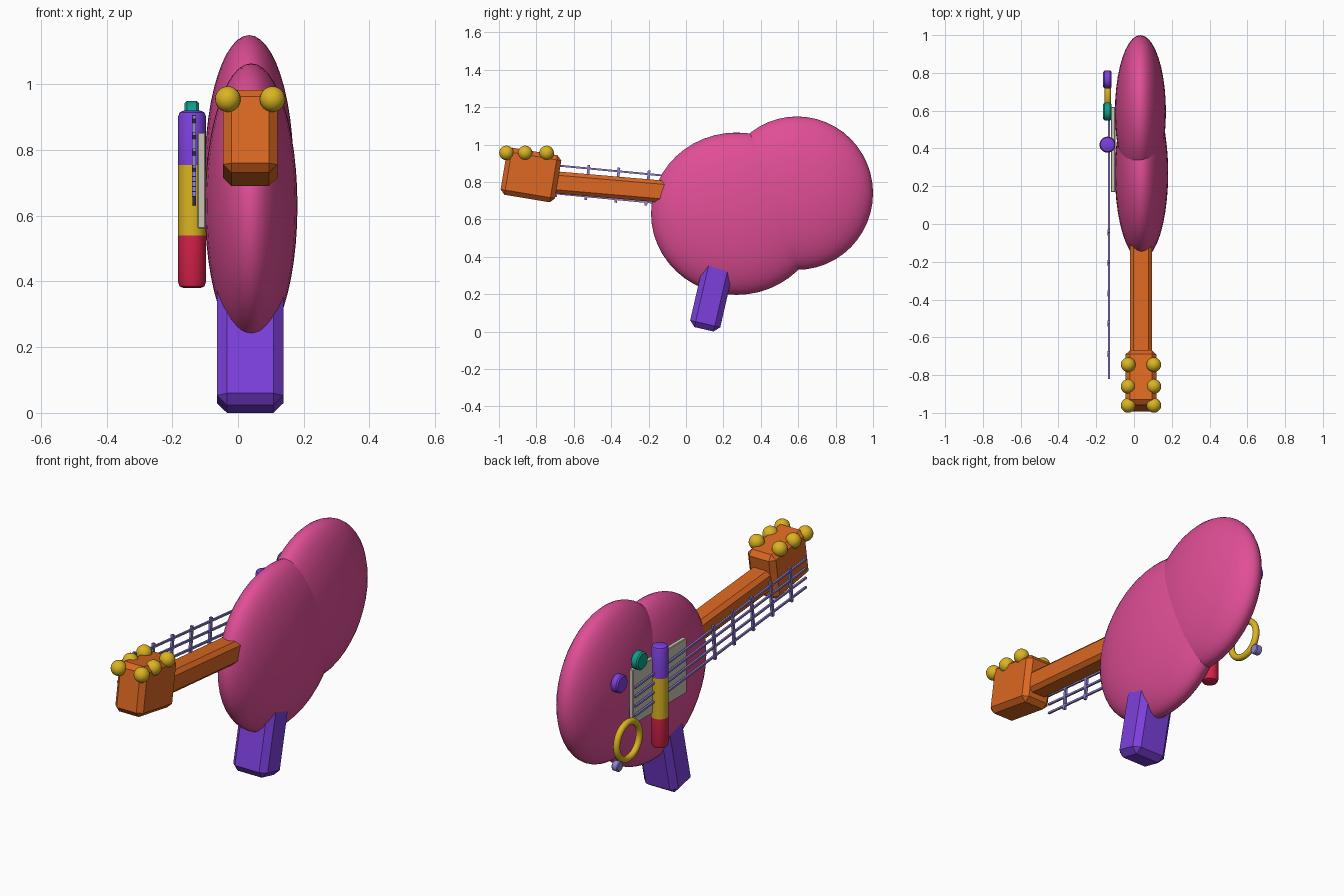
import bpy, bmesh, math
from mathutils import Matrix, Vector

if "Cube" in bpy.data.objects:
    bpy.data.objects.remove(bpy.data.objects["Cube"])

CX = 0.037  # centre line of the body


def srgb(r, g, b):
    f = lambda c: c / 12.92 if c <= 0.04045 else ((c + 0.055) / 1.055) ** 2.4
    return tuple(f(c / 255) for c in (r, g, b)) + (1.0,)


def material(name, *rgb):
    m = bpy.data.materials.new(name)
    m.diffuse_color = srgb(*rgb)
    m.use_nodes = True
    m.node_tree.nodes["Principled BSDF"].inputs["Base Color"].default_value = m.diffuse_color
    return m


PINK = material("pink", 224, 78, 150)
ORANGE = material("orange", 220, 104, 34)
PURPLE = material("purple", 124, 64, 220)
YELLOW = material("yellow", 218, 180, 34)
RED = material("red", 214, 34, 74)
TEAL = material("teal", 14, 158, 138)
CREAM = material("warm grey", 202, 198, 182)
LAVENDER = material("lavender", 142, 128, 208)


def finish(bm, name, mats, smooth=None):
    bmesh.ops.recalc_face_normals(bm, faces=bm.faces)
    me = bpy.data.meshes.new(name)
    bm.to_mesh(me)
    bm.free()
    ob = bpy.data.objects.new(name, me)
    bpy.context.collection.objects.link(ob)
    for m in mats:
        me.materials.append(m)
    if smooth:
        bpy.ops.object.select_all(action='DESELECT')
        ob.select_set(True)
        bpy.context.view_layer.objects.active = ob
        bpy.ops.object.shade_smooth_by_angle(angle=math.radians(smooth))
    return ob


def box(name, loc, size, tilt, mat, bevel=0.0):
    """Chamfered box tilted about the x axis (degrees)."""
    bm = bmesh.new()
    bmesh.ops.create_cube(bm, size=1, matrix=Matrix.Diagonal((*size, 1)))
    if bevel:
        bmesh.ops.bevel(bm, geom=bm.edges[:], offset=bevel, segments=1,
                        affect='EDGES', profile=0.5)
    bm.transform(Matrix.Translation(loc) @ Matrix.Rotation(math.radians(tilt), 4, 'X'))
    return finish(bm, name, [mat])


def ellipsoid(name, loc, radii, mat, u=40, v=24):
    bm = bmesh.new()
    bmesh.ops.create_uvsphere(bm, u_segments=u, v_segments=v, radius=1)
    bm.transform(Matrix.Translation(loc) @ Matrix.Diagonal((*radii, 1)))
    return finish(bm, name, [mat], 60)


def lathe(name, profile, loc, mats, axis='Z', sides=24, rule=None):
    """Revolve (radius, height) points into a closed solid."""
    bm = bmesh.new()
    rings = [[bm.verts.new((r * math.cos(2 * math.pi * i / sides),
                            r * math.sin(2 * math.pi * i / sides), z))
              for i in range(sides)] for r, z in profile]
    for a, b in zip(rings, rings[1:]):
        for i in range(sides):
            j = (i + 1) % sides
            bm.faces.new((a[i], a[j], b[j], b[i]))
    bm.faces.new(rings[0])
    bm.faces.new(rings[-1])
    if rule:
        for f in bm.faces:
            f.material_index = rule(f.calc_center_median().z)
    rot = Matrix.Rotation(math.radians(90), 4, 'Y') if axis == 'X' else Matrix()
    bm.transform(Matrix.Translation(loc) @ rot)
    return finish(bm, name, mats, 40)


# Body: two overlapping flattened bouts
ellipsoid("body_front_bout", (CX + 0.003, 0.27, 0.63), (0.141, 0.457, 0.434), PINK)
ellipsoid("body_rear_bout", (CX - 0.003, 0.594, 0.74), (0.135, 0.406, 0.41), PINK)

# Neck, headstock and foot
box("neck", (CX, -0.40, 0.772), (0.117, 0.68, 0.118), -4.9, ORANGE, 0.02)
box("headstock", (CX, -0.829, 0.837), (0.165, 0.295, 0.255), -9.5, ORANGE, 0.025)
box("foot", (CX, 0.141, 0.207), (0.202, 0.165, 0.40), -13, PURPLE, 0.03)

# Tuning pegs in two rows
for side in (-1, 1):
    for i, y in enumerate((-0.96, -0.86, -0.745)):
        ellipsoid(f"tuning_peg_{'left' if side < 0 else 'right'}_{i + 1}",
                  (CX + side * 0.068, y, 0.955), (0.039,) * 3, YELLOW, 20, 12)

# Pickup plate on the playing side
box("pickup_plate", (-0.111, 0.395, 0.708), (0.024, 0.45, 0.292), 0, CREAM, 0.003)

# Strings and the fret bars crossing them
TILT = -5.4
slope = math.tan(math.radians(TILT))
string_height = lambda y: 0.81 + slope * (y + 0.66)
for i in range(4):
    off = (i - 1.5) * 0.05
    box(f"string_{i + 1}", (-0.133, -0.1, string_height(-0.1) + off),
        (0.01, 1.446, 0.01), TILT, LAVENDER)
for i in range(5):
    y = -0.045 - 0.161 * i
    box(f"fret_bar_{i + 1}", (-0.134, y, string_height(y)),
        (0.013, 0.014, 0.188), TILT, LAVENDER)

# Three-colour upright bar
r, lo, hi = 0.0425, 0.38, 0.92
lathe("striped_bar",
      [(r - 0.017, lo), (r - 0.005, lo + 0.005), (r, lo + 0.018), (r, 0.54),
       (r, 0.755), (r, hi - 0.018), (r - 0.005, hi - 0.005), (r - 0.017, hi)],
      (-0.14, 0.42, 0), [RED, YELLOW, PURPLE],
      rule=lambda z: 0 if z < 0.54 else 1 if z < 0.755 else 2)


# Control knobs facing sideways
def knob(name, y, z, rad, depth, mat):
    h, c = depth / 2, rad * 0.15
    lathe(name, [(rad - c, -h), (rad, -h + c), (rad, h - c), (rad - c, h)],
          (-0.141, y, z), [mat], axis='X')


knob("upper_knob", 0.595, 0.903, 0.047, 0.044, TEAL)
knob("middle_knob", 0.765, 0.845, 0.047, 0.044, PURPLE)
knob("small_knob", 0.78, 0.41, 0.026, 0.036, LAVENDER)

# Ring handle
bm = bmesh.new()
N, M, R, T = 32, 12, 0.096, 0.017
grid = []
for i in range(N):
    a = 2 * math.pi * i / N
    out = Vector((0, math.cos(a), math.sin(a)))
    grid.append([bm.verts.new(Vector((-0.138, 0.685, 0.51))
                              + out * (R + T * math.cos(2 * math.pi * k / M))
                              + Vector((T * math.sin(2 * math.pi * k / M), 0, 0)))
                 for k in range(M)])
for i in range(N):
    for k in range(M):
        a, b, l = grid[i], grid[(i + 1) % N], (k + 1) % M
        bm.faces.new((a[k], b[k], b[l], a[l]))
finish(bm, "ring_handle", [YELLOW], 60)
